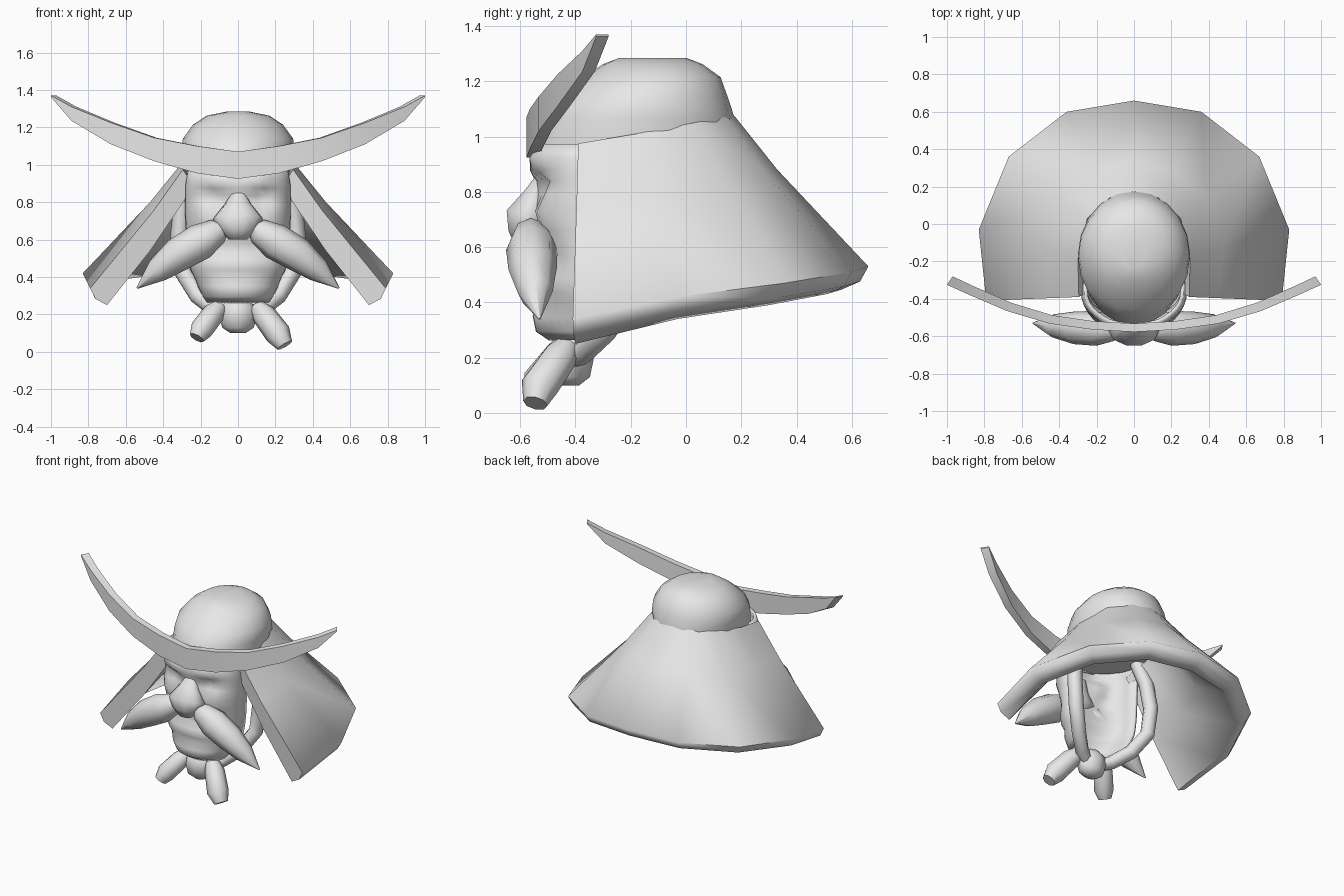
import bpy, bmesh, math
from mathutils import Vector

cube = bpy.data.objects.get("Cube")
if cube:
    bpy.data.objects.remove(cube)

grey = bpy.data.materials.new("plain_grey")
grey.use_nodes = True
grey.diffuse_color = (0.8, 0.8, 0.8, 1)
grey.node_tree.nodes["Principled BSDF"].inputs["Base Color"].default_value = (0.8, 0.8, 0.8, 1)


def loft(name, rings, closed=True, caps=True, angle=50):
    """Skin a list of point rings into one object."""
    bm = bmesh.new()
    rows = [[bm.verts.new(p) for p in ring] for ring in rings]
    n = len(rows[0])
    for a, b in zip(rows, rows[1:]):
        for j in range(n if closed else n - 1):
            k = (j + 1) % n
            bm.faces.new((a[j], a[k], b[k], b[j]))
    if caps:
        bm.faces.new(rows[0])
        bm.faces.new(rows[-1])
    bmesh.ops.recalc_face_normals(bm, faces=bm.faces)
    mesh = bpy.data.meshes.new(name)
    bm.to_mesh(mesh)
    bm.free()
    mesh.materials.append(grey)
    ob = bpy.data.objects.new(name, mesh)
    bpy.context.collection.objects.link(ob)
    bpy.ops.object.select_all(action='DESELECT')
    ob.select_set(True)
    bpy.context.view_layer.objects.active = ob
    bpy.ops.object.shade_smooth_by_angle(angle=math.radians(angle))
    return ob


def tube(name, path, radii, flat=1.0, sides=8, side=1, angle=50):
    """Tube along a path; flat scales its depth, side mirrors it in x."""
    pts = [Vector((side * x, y, z)) for x, y, z in path]
    rings = []
    for i, p in enumerate(pts):
        t = (pts[min(i + 1, len(pts) - 1)] - pts[max(i - 1, 0)]).normalized()
        u = t.cross(Vector((0, 1, 0))).normalized()
        v = u.cross(t)
        ring = []
        for k in range(sides):
            a = 2 * math.pi * k / sides
            ring.append(p + radii[i] * (u * math.cos(a) + v * flat * math.sin(a)))
        rings.append(ring)
    return loft(name, rings, angle=angle)


# Helmet bowl: z, half width, front y, back y
bowl = [(1.285, 0.06, -0.24, 0.0), (1.262, 0.17, -0.30, 0.06), (1.215, 0.24, -0.37, 0.125),
        (1.14, 0.295, -0.46, 0.152), (1.07, 0.30, -0.51, 0.175), (0.94, 0.285, -0.545, 0.18)]
rings = []
for z, w, front, back in bowl:
    c, r = (front + back) / 2, (back - front) / 2
    rings.append([(w * math.sin(math.tau * k / 20), c - r * math.cos(math.tau * k / 20), z)
                  for k in range(20)])
loft("helmet_bowl", rings)

# Flared neck guard: matching top, rim and underside points, from front corner to back
top = [(0.295, -0.39, 0.975), (0.30, -0.18, 1.01), (0.25, 0.03, 1.05), (0.13, 0.14, 1.07), (0, 0.175, 1.075)]
rim = [(0.79, -0.41, 0.34), (0.83, -0.03, 0.42), (0.67, 0.36, 0.47), (0.36, 0.60, 0.51), (0, 0.66, 0.53)]
under = [(0.70, -0.40, 0.25), (0.73, -0.03, 0.34), (0.59, 0.30, 0.39), (0.32, 0.51, 0.43), (0, 0.56, 0.445)]


def guard_section(t, r, b, s):
    t, r, b = [Vector((s * p[0], p[1], p[2])) for p in (t, r, b)]
    mid = t.lerp(r, 0.32) - Vector((0, 0, 0.02))
    edge = r.lerp(b, 0.5)
    edge += Vector((r.x - b.x, r.y - b.y, -0.06)) * 0.2
    inner = Vector((t.x * 0.8, -0.18 + (t.y + 0.18) * 0.85, t.z - 0.09))
    hollow = inner.lerp(b, 0.5) - Vector((0, 0, 0.025))
    return [t, mid, r, edge, b, hollow, inner]


arc = list(zip(top, rim, under))
sections = [guard_section(*p, 1) for p in arc] + [guard_section(*p, -1) for p in arc[-2::-1]]
loft("neck_guard", sections, angle=72)

# Crest: x, front y, top z, bottom z
crest = [(0, -0.577, 1.07, 0.925), (0.22, -0.565, 1.10, 0.955), (0.45, -0.533, 1.145, 1.02),
         (0.68, -0.465, 1.225, 1.11), (0.89, -0.375, 1.31, 1.235), (1.0, -0.325, 1.37, 1.362)]


def crest_section(x, y, hi, lo, s):
    bx, by = s * (x - 0.03 * x), y + 0.045
    return [(s * x, y, hi), (s * x, y, lo), (bx, by, lo), (bx, by, hi)]


loft("crest", [crest_section(*c, -1) for c in crest[:0:-1]] + [crest_section(*c, 1) for c in crest], angle=30)

# Face mask: z, half width, front y, with sculpted bumps and hollows
rows = [(0.97, 0.26, -0.53), (0.92, 0.27, -0.55), (0.88, 0.275, -0.555), (0.84, 0.275, -0.535),
        (0.79, 0.275, -0.535), (0.73, 0.275, -0.54), (0.66, 0.27, -0.53), (0.58, 0.265, -0.51),
        (0.53, 0.26, -0.505), (0.49, 0.255, -0.535), (0.44, 0.245, -0.54), (0.40, 0.225, -0.52),
        (0.35, 0.205, -0.545), (0.30, 0.18, -0.535), (0.27, 0.16, -0.49)]
# bump: x, z, depth, spread
bumps = [(0.13, 0.83, 0.04, 0.06), (0.12, 0.91, -0.025, 0.06), (0.18, 0.74, -0.03, 0.07)]
grid = []
for z, w, front in rows:
    line = []
    for k in range(19):
        a = math.pi * (k / 18 - 0.5)
        x = w * math.sin(a)
        y = -0.34 + (front + 0.34) * math.cos(a) ** 0.8 if 0 < k < 18 else -0.30
        for bx, bz, depth, spread in bumps:
            y += depth * math.exp(-((abs(x) - bx) ** 2 + (z - bz) ** 2) / spread ** 2)
        line.append((x, y, z))
    grid.append(line)
mask = loft("face_mask", grid, closed=False, caps=False, angle=80)
shell = mask.modifiers.new("shell", 'SOLIDIFY')
shell.thickness = 0.02
shell.offset = 0

# Nose
tube("nose", [(0, -0.52, 0.86), (0, -0.545, 0.79), (0, -0.57, 0.71), (0, -0.585, 0.65), (0, -0.585, 0.60)],
     [0.03, 0.07, 0.135, 0.095, 0.05], flat=0.64, sides=10, angle=70)

for side, word in ((1, "left"), (-1, "right")):
    # Moustache half
    tube(word + "_moustache",
         [(0.06, -0.56, 0.675), (0.11, -0.56, 0.645), (0.20, -0.558, 0.59), (0.32, -0.555, 0.52),
          (0.43, -0.545, 0.435), (0.54, -0.53, 0.34)],
         [0.025, 0.07, 0.098, 0.092, 0.066, 0.004], flat=0.95, side=side)
    # Chin cord
    tube(word + "_cord",
         [(0.24, -0.26, 0.95), (0.295, -0.23, 0.80), (0.315, -0.21, 0.62), (0.295, -0.22, 0.43),
          (0.215, -0.29, 0.30), (0.12, -0.37, 0.225), (0.03, -0.42, 0.19)],
         [0.045, 0.048, 0.048, 0.048, 0.046, 0.044, 0.04], side=side)

# Knot under the chin
tube("knot", [(0, -0.42, 0.275), (0, -0.42, 0.24), (0, -0.42, 0.19), (0, -0.42, 0.13), (0, -0.42, 0.10)],
     [0.06, 0.095, 0.10, 0.085, 0.04], flat=0.85)

# Cord ends hanging from the knot
tube("left_cord_end", [(0.10, -0.43, 0.24), (0.14, -0.46, 0.195), (0.215, -0.53, 0.095), (0.25, -0.545, 0.035)],
     [0.045, 0.065, 0.07, 0.045])
tube("right_cord_end", [(0.10, -0.43, 0.24), (0.13, -0.46, 0.205), (0.195, -0.53, 0.12), (0.22, -0.55, 0.075)],
     [0.045, 0.06, 0.062, 0.042], side=-1)
